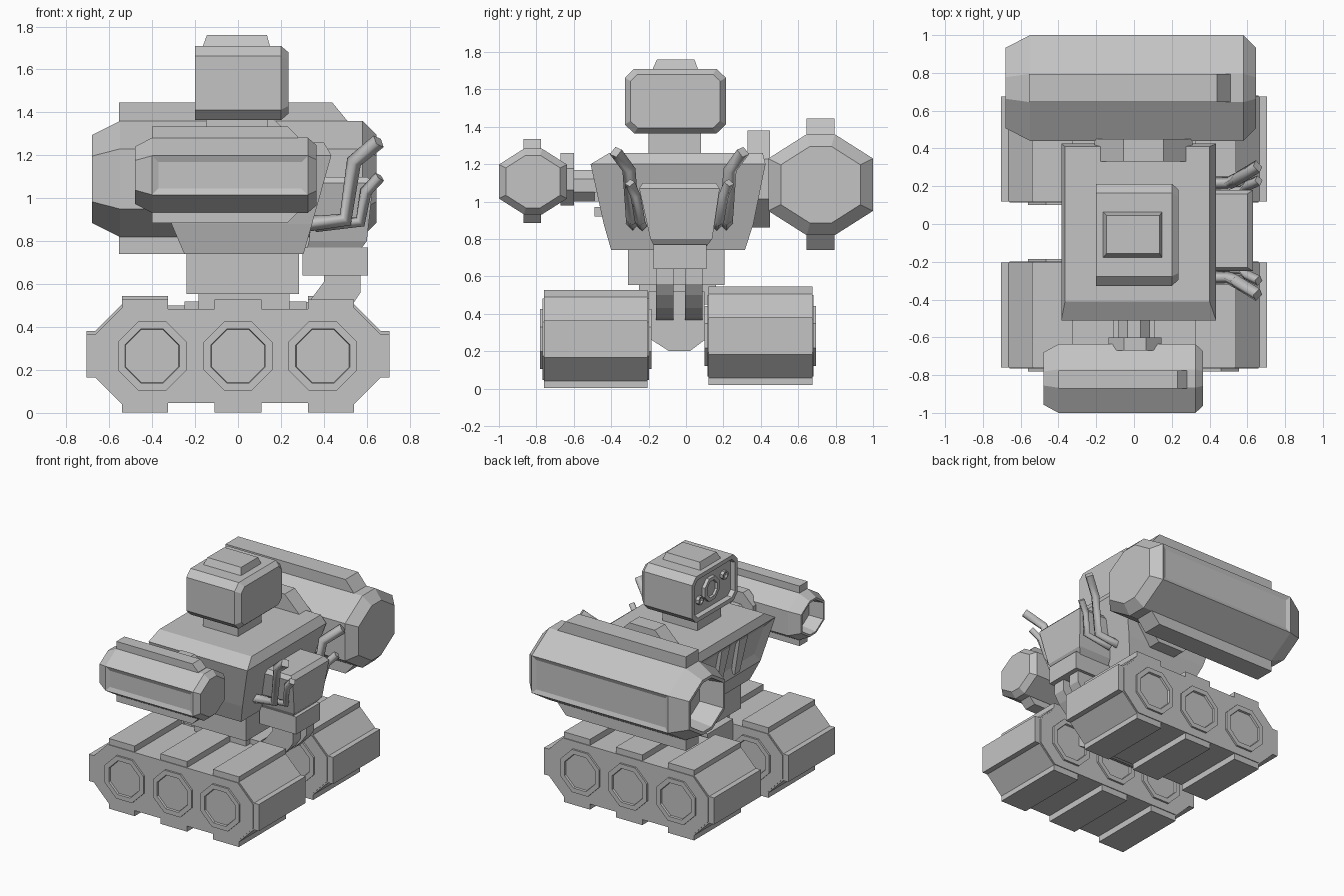
import bpy, bmesh
from mathutils import Vector

cube = bpy.data.objects.get("Cube")
if cube:
    bpy.data.objects.remove(cube)

grey = bpy.data.materials.new("plain_grey")
grey.use_nodes = True
grey.diffuse_color = (0.55, 0.55, 0.55, 1)
grey.node_tree.nodes["Principled BSDF"].inputs["Base Color"].default_value = grey.diffuse_color


def add(name, mesh):
    mesh.materials.clear()
    mesh.materials.append(grey)
    ob = bpy.data.objects.new(name, mesh)
    bpy.context.collection.objects.link(ob)
    return ob


def loft(name, rings):
    """Skin a stack of equal-length rings and cap both ends."""
    bm = bmesh.new()
    vs = [[bm.verts.new(p) for p in r] for r in rings]
    n = len(vs[0])
    for a, b in zip(vs, vs[1:]):
        for i in range(n):
            j = (i + 1) % n
            bm.faces.new((a[i], a[j], b[j], b[i]))
    bm.faces.new(vs[0][::-1])
    bm.faces.new(vs[-1])
    bmesh.ops.recalc_face_normals(bm, faces=bm.faces)
    mesh = bpy.data.meshes.new(name)
    bm.to_mesh(mesh)
    bm.free()
    return add(name, mesh)


def rect(x0, x1, y0, y1, z):
    return [(x0, y0, z), (x1, y0, z), (x1, y1, z), (x0, y1, z)]


def box(name, x0, x1, y0, y1, z0, z1):
    return loft(name, [rect(x0, x1, y0, y1, z0), rect(x0, x1, y0, y1, z1)])


def prism_y(name, profile, y0, y1):
    return loft(name, [[(x, y, z) for x, z in profile] for y in (y0, y1)])


def prism_x(name, profile, x0, x1):
    return loft(name, [[(x, y, z) for y, z in profile] for x in (x0, x1)])


def octagon(h, v, th, tv, s=1):
    """Octagon with half sizes h, v and flat half lengths th, tv."""
    q = [(h, -tv), (h, tv), (th, v), (-th, v), (-h, tv), (-h, -tv), (-th, -v), (th, -v)]
    return [(a * s, b * s) for a, b in q]


def panel(ob, direction, thickness, depth):
    """Sink an inset panel into the face that best matches a direction."""
    bm = bmesh.new()
    bm.from_mesh(ob.data)
    bm.normal_update()
    d = Vector(direction)
    f = max(bm.faces, key=lambda f: (round(f.normal.dot(d), 2), f.calc_area()))
    bmesh.ops.inset_region(bm, faces=[f], thickness=thickness, use_even_offset=True)
    bmesh.ops.translate(bm, verts=f.verts, vec=f.normal * -depth)
    bm.to_mesh(ob.data)
    bm.free()


def disc(name, x, z, y0, y1, r, dish=0):
    """Octagonal disc along y, optionally dished on its y1 end."""
    shape = octagon(r, r, r * 0.41, r * 0.41)
    steps = [(y0, 1), (y1, 1)]
    if dish:
        steps += [(y1, 0.79), (y1 - dish, 0.76)]
    return loft(name, [[(x + a * s, y, z + b * s) for a, b in shape] for y, s in steps])


def barrel(name, cy, cz, k, stations, side):
    """Octagonal barrel: closed rear, hollow muzzle, sunk side panel."""
    shape = octagon(0.28, 0.27, 0.075, 0.14)
    ob = loft(name, [[(x, cy + a * s * k, cz + b * s * k) for a, b in shape]
                     for x, s in stations])
    panel(ob, (0, side, 0), 0.03, 0.012)


def pipe(name, pts, r):
    """Square-section bent pipe."""
    cu = bpy.data.curves.new(name, 'CURVE')
    cu.dimensions = '3D'
    cu.bevel_depth = r
    cu.bevel_resolution = 0
    cu.use_fill_caps = True
    sp = cu.splines.new('POLY')
    sp.points.add(len(pts) - 1)
    for p, co in zip(sp.points, pts):
        p.co = (*co, 1)
    tmp = bpy.data.objects.new(name + "_path", cu)
    mesh = bpy.data.meshes.new_from_object(tmp)
    bpy.data.objects.remove(tmp)
    add(name, mesh)


# Tracks: stepped tread profile, side plates and three dished wheels a side
half = [(-0.705, 0.1), (-0.665, 0.1), (-0.54, 0.225), (-0.54, 0.263), (-0.325, 0.263),
        (-0.325, 0.218), (-0.11, 0.218), (-0.11, 0.263)]
upper = half + [(-x, z) for x, z in reversed(half)]
tread = upper + [(x, -z) for x, z in reversed(upper)]
plate = octagon(0.66, 0.218, 0.535, 0.09)
for side, y0, y1, cz in (("right", -0.76, -0.205, 0.265), ("left", 0.12, 0.675, 0.282)):
    prism_y(side + "_track", [(x, z + cz) for x, z in tread], y0, y1)
    prism_y(side + "_track_plate", [(x, z + cz) for x, z in plate], y0 - 0.006, y1 + 0.006)
    for x in (-0.4, 0, 0.395):
        disc(side + "_outer_wheel", x, cz, y0 + 0.05, y0 - 0.02, 0.16, -0.02)
        disc(side + "_inner_wheel", x, cz, y1 - 0.05, y1 + 0.02, 0.16, 0.02)

# Hull and waist
prism_x("hull", [(-0.2, 0.27), (-0.09, 0.2), (0.02, 0.2), (0.1, 0.26), (0.1, 0.52), (-0.2, 0.52)],
        -0.25, 0.32)
box("hip", -0.185, 0.24, -0.25, 0.16, 0.45, 0.556)
box("waist", -0.24, 0.285, -0.31, 0.205, 0.555, 0.75)

# Torso with a sunk chest panel
torso = loft("torso", [rect(-0.25, 0.305, -0.40, 0.315, 0.74),
                       rect(-0.31, 0.345, -0.44, 0.36, 0.88),
                       rect(-0.385, 0.435, -0.51, 0.425, 1.2),
                       rect(-0.365, 0.4, -0.41, 0.41, 1.26)])
panel(torso, (-1, 0, 0), 0.06, 0.03)
for y in (-0.15, 0.06):
    loft("chest_bar", [rect(-0.32, -0.29, y - 0.03, y + 0.03, 0.9),
                       rect(-0.375, -0.34, y - 0.05, y + 0.05, 1.18)])
for z in (0.92, 1.0):
    box("shoulder_rib", -0.12, 0.2, -0.49, -0.4, z, z + 0.05)

# Neck and head with a sunk face
box("neck", -0.15, 0.14, -0.2, 0.08, 1.25, 1.37)
head_steps = [(0.235, 0.03), (0.2, 0), (-0.2, 0), (-0.2, 0.03), (-0.165, 0.035)]
loft("head", [[(x, a - 0.057, b + 1.537) for a, b in
               octagon(0.27 - i, 0.173 - i, 0.22 - i * 0.6, 0.125 - i * 0.6)]
              for x, i in head_steps])
loft("head_cap", [rect(-0.165, 0.15, -0.18, 0.065, 1.705),
                  rect(-0.145, 0.135, -0.155, 0.045, 1.76)])


def lens(name, y, z, r):
    shape = octagon(r, r, r * 0.41, r * 0.41)
    steps = [(-0.15, 1), (-0.19, 1), (-0.19, 0.7), (-0.175, 0.65)]
    loft(name, [[(x, y + a * s, z + b * s) for a, b in shape] for x, s in steps])


lens("main_eye", -0.04, 1.54, 0.085)
lens("upper_eye", -0.2, 1.58, 0.03)
lens("lower_eye", 0.09, 1.5, 0.03)

# Large left cannon with top and bottom rails
barrel("left_cannon", 0.72, 1.09, 1, [(0.645, 0.76), (0.58, 1), (-0.55, 1), (-0.68, 0.76),
                                      (-0.68, 0.68), (-0.5, 0.6)], 1)
prism_y("left_cannon_top_rail", [(-0.555, 1.3), (-0.555, 1.445), (0.44, 1.445), (0.51, 1.36),
                                 (0.51, 1.3)], 0.645, 0.795)
prism_y("left_cannon_bottom_rail", [(-0.555, 0.88), (-0.555, 0.74), (0.44, 0.74), (0.51, 0.82),
                                    (0.51, 0.88)], 0.645, 0.795)
disc("left_shoulder_disc", 0.05, 1.12, 0.33, 0.45, 0.26)
disc("left_shoulder_axle", 0.05, 1.1, 0.4, 0.5, 0.09)

# Small right cannon with rails
barrel("right_cannon", -0.818, 1.107, 0.65, [(0.365, 0.8), (0.325, 1), (-0.4, 1), (-0.48, 0.76),
                                             (-0.48, 0.68), (-0.37, 0.6)], -1)
for name, z, s in (("top", 1.335, 1), ("bottom", 0.885, -1)):
    prism_y("right_cannon_%s_rail" % name,
            [(-0.4, z - 0.1 * s), (-0.4, z), (0.23, z), (0.28, z - 0.05 * s), (0.28, z - 0.1 * s)],
            -0.87, -0.775)
disc("right_shoulder_disc", 0.005, 1.12, -0.67, -0.6, 0.14)
disc("right_shoulder_axle", 0.0, 1.085, -0.62, -0.43, 0.085)

# Backpack, its base and the two curved struts
loft("backpack", [rect(0.32, 0.57, -0.17, 0.11, 0.76),
                  rect(0.33, 0.6, -0.19, 0.14, 0.8),
                  rect(0.36, 0.63, -0.25, 0.18, 1.07),
                  rect(0.36, 0.6, -0.23, 0.16, 1.1)])
box("backpack_base", 0.3, 0.605, -0.175, 0.11, 0.64, 0.77)
strut = [(0.4, 0.66), (0.57, 0.66), (0.57, 0.56), (0.53, 0.5), (0.46, 0.43), (0.38, 0.38),
         (0.28, 0.36), (0.28, 0.48), (0.34, 0.53), (0.4, 0.61)]
for y in (-0.16, -0.005):
    prism_y("strut", strut, y, y + 0.093)

# Mirrored pairs of bent exhaust pipes
for name, s in (("left", 1), ("right", -1)):
    def path(pts):
        return [(x, -0.035 + s * y, z) for x, y, z in pts]
    pipe(name + "_tall_exhaust", path([(0.32, 0.25, 0.88), (0.5, 0.25, 0.9), (0.54, 0.27, 1.17),
                                       (0.655, 0.34, 1.265)]), 0.036)
    pipe(name + "_short_exhaust", path([(0.36, 0.2, 0.87), (0.57, 0.21, 0.89), (0.595, 0.235, 1.03),
                                        (0.66, 0.265, 1.1)]), 0.028)
